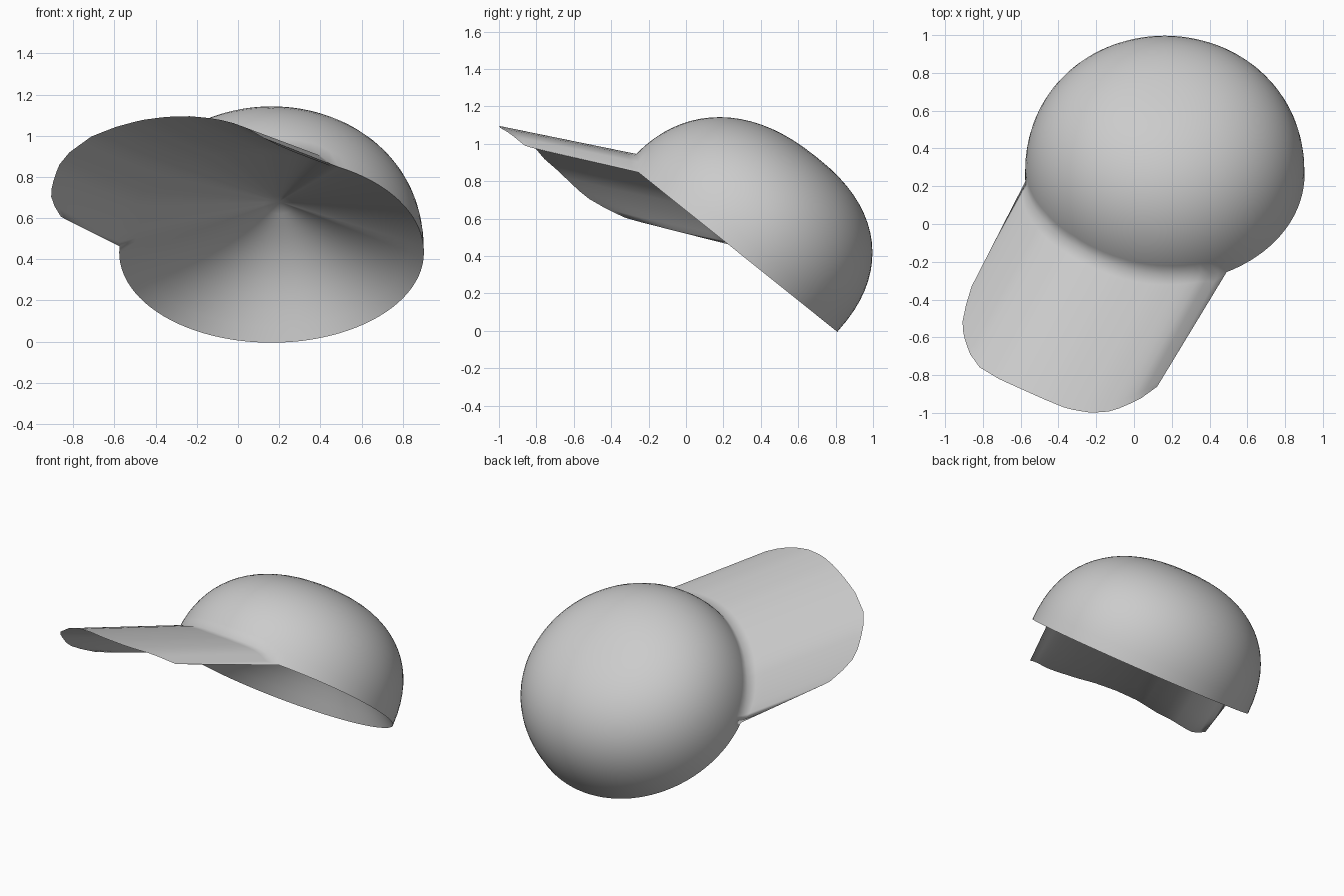
import bpy, bmesh, math
from mathutils import Vector

cube = bpy.data.objects.get("Cube")
if cube:
    bpy.data.objects.remove(cube, do_unlink=True)

# Crown frame: the opening is tipped backwards about x
CENTRE = Vector((0.163, 0.263, 0.432))
ACROSS = Vector((1, 0, 0))
BACK = Vector((0, 0.78, -0.625))
UP = ACROSS.cross(BACK)
HOLLOW_TOP = Vector((0.2, 0.62, 0.68))  # deepest point of the inside
HOLLOW_BULGE = 0.07                     # rounding of the inside back wall
SEGMENTS, RINGS = 96, 18
FIRST, LAST = 50, 78                    # crown columns that run on into the visor
VISOR_STEPS, INSIDE_STEPS = 14, 10
THICKNESS = 0.014

# Visor frame: s runs forward, t runs across
FORWARD = Vector((-0.48, -0.88, 0))
SIDE = Vector((0.88, -0.48, 0))
SLOPE = 0.18

# Visor cross-section (t, height) and outline (t, reach)
SECTION = [(-.606, .465), (-.56, .53), (-.51, .592), (-.437, .672), (-.354, .73),
           (-.23, .806), (-.1, .854), (.03, .888), (.16, .907), (.27, .917),
           (.38, .917), (.45, .907), (.49, .89), (.535, .85)]
OUTLINE = [(-.606, .65), (-.56, .866), (-.514, .942), (-.437, 1.015), (-.354, 1.055),
           (-.23, 1.06), (.03, 1.04), (.16, 1.025), (.27, .987), (.35, .94),
           (.41, .88), (.48, .78), (.535, .66)]


def sample(table, t):
    """Linear lookup, clamped at both ends."""
    if t <= table[0][0]:
        return table[0][1]
    for (a, va), (b, vb) in zip(table, table[1:]):
        if t <= b:
            return va + (vb - va) * (t - a) / (b - a)
    return table[-1][1]


def visor_height(t, s):
    return sample(SECTION, t) + SLOPE * s


def crown_point(phi, theta):
    """Slightly squared dome leaning back; theta is measured from the apex."""
    radius = max(math.sin(theta), 0) ** 0.86
    height = 0.66 * max(math.cos(theta), 0) ** 0.86
    depth = 0.70 if math.sin(phi) > 0 else 0.74
    along = depth * radius * math.sin(phi) + 0.05 * height
    return CENTRE + ACROSS * (0.74 * radius * math.cos(phi)) + BACK * along + UP * height


def above_visor(p):
    return p.z - visor_height(p.dot(SIDE), p.dot(FORWARD))


def lower_limit(phi):
    """Angle where the crown meets the visor, or the rim if it lies higher."""
    low, high = math.pi / 3, math.pi / 2
    if above_visor(crown_point(phi, high)) >= 0:
        return high
    for _ in range(30):
        mid = (low + high) / 2
        if above_visor(crown_point(phi, mid)) > 0:
            low = mid
        else:
            high = mid
    return low


def visor_strip(start):
    """Straight strip from the crown edge to the outline: top, then underside."""
    t, s0 = start.dot(SIDE), start.dot(FORWARD)
    reach, gap = sample(OUTLINE, t), above_visor(start)
    top, under = [], []
    for i in range(VISOR_STEPS + 1):
        k = i / VISOR_STEPS
        s = s0 + (reach - s0) * k
        p = SIDE * t + FORWARD * s
        p.z = visor_height(t, s) + gap * (1 - k)
        top.append(p)
        under.append(p - Vector((0, 0, THICKNESS * (1 - k ** 4))))
    return top[1:] + under[::-1]


def inside_point(edge, phi, k):
    """Shallow hollow, rounded at the back and flat towards the visor."""
    bulge = HOLLOW_BULGE * max(0, math.sin(phi)) * math.sin(math.pi * k)
    return edge.lerp(HOLLOW_TOP, k) + (BACK * 0.5 + UP) * bulge


# Each column runs down the crown, out and back along the visor, then up inside
bm = bmesh.new()
apex = bm.verts.new(crown_point(0, 0))
inner_apex = bm.verts.new(HOLLOW_TOP)
columns = []
for j in range(SEGMENTS):
    phi = math.tau * j / SEGMENTS
    in_visor = FIRST <= j <= LAST
    limit = lower_limit(phi) if in_visor else math.pi / 2
    points = [crown_point(phi, limit * i / RINGS) for i in range(1, RINGS + 1)]
    if in_visor:
        points += visor_strip(points[-1])
    else:
        points += [points[-1]] * (2 * VISOR_STEPS + 1)
    edge = points[-1]
    points += [inside_point(edge, phi, i / INSIDE_STEPS) for i in range(1, INSIDE_STEPS)]
    columns.append([bm.verts.new(p) for p in points])

# Skin neighbouring columns, then merge the folded-up visor rows at the rim
for j, left in enumerate(columns):
    right = columns[(j + 1) % SEGMENTS]
    bm.faces.new((apex, left[0], right[0]))
    for i in range(len(left) - 1):
        bm.faces.new((left[i], left[i + 1], right[i + 1], right[i]))
    bm.faces.new((left[-1], inner_apex, right[-1]))
bmesh.ops.remove_doubles(bm, verts=bm.verts[:], dist=0.0001)

mesh = bpy.data.meshes.new("cap")
bm.to_mesh(mesh)
bm.free()
cap = bpy.data.objects.new("cap", mesh)
bpy.context.collection.objects.link(cap)

grey = bpy.data.materials.new("plain grey")
grey.use_nodes = True
colour = (0.6, 0.6, 0.6, 1)
grey.diffuse_color = colour
grey.node_tree.nodes["Principled BSDF"].inputs["Base Color"].default_value = colour
mesh.materials.append(grey)

bpy.context.view_layer.objects.active = cap
cap.select_set(True)
bpy.ops.object.shade_smooth_by_angle(angle=math.radians(85))
